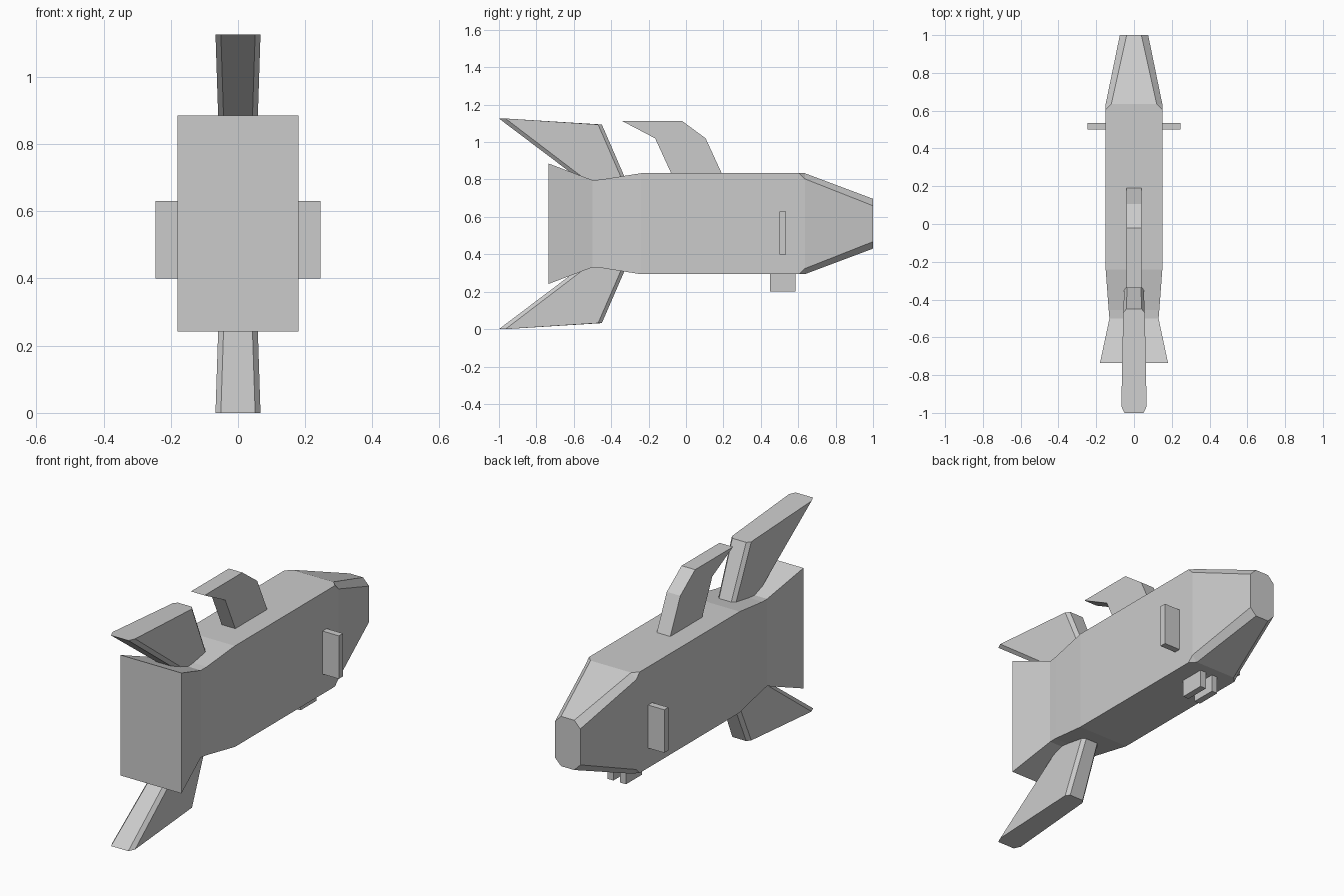
import bpy, bmesh

if "Cube" in bpy.data.objects:
    bpy.data.objects.remove(bpy.data.objects["Cube"])

MID = 0.5635  # height of the horizontal symmetry plane of hull and tail fins


def finish(name, bm):
    bmesh.ops.remove_doubles(bm, verts=bm.verts, dist=1e-4)
    bmesh.ops.recalc_face_normals(bm, faces=bm.faces)
    me = bpy.data.meshes.new(name)
    bm.to_mesh(me)
    bm.free()
    ob = bpy.data.objects.new(name, me)
    bpy.context.collection.objects.link(ob)
    return ob


def loft(name, rings):
    """Skin a list of equal-length closed rings and cap both ends."""
    bm = bmesh.new()
    loops = [[bm.verts.new(p) for p in r] for r in rings]
    n = len(rings[0])
    # Sharp-cornered rings share corner points: build each quad from distinct points
    for a, b in zip(loops, loops[1:]):
        for i in range(n):
            j = (i + 1) % n
            bm.faces.new((a[i], a[j], b[j], b[i]))
    bm.faces.new(loops[0])
    bm.faces.new(loops[-1])
    bmesh.ops.dissolve_degenerate(bm, dist=1e-4, edges=bm.edges)
    return finish(name, bm)


def box(name, x, y, z):
    return loft(name, [[(x[0], y[0], h), (x[1], y[0], h),
                        (x[1], y[1], h), (x[0], y[1], h)] for h in z])


# Hull: chamfered rectangles along y (y, half width, half height, chamfer x, chamfer z)
def hull_ring(y, w, h, cx, cz):
    pts = [(w, h - cz), (w - cx, h), (cx - w, h), (-w, h - cz),
           (-w, cz - h), (cx - w, -h), (w - cx, -h), (w, cz - h)]
    return [(px, y, MID + pz) for px, pz in pts]


loft("hull", [hull_ring(*s) for s in (
    (-0.735, 0.18, 0.322, 0, 0),
    (-0.50, 0.13, 0.233, 0, 0),
    (-0.455, 0.134, 0.236, 0, 0),
    (-0.24, 0.15, 0.27, 0, 0),
    (0.605, 0.15, 0.27, 0, 0),
    (0.635, 0.15, 0.27, 0.03, 0.03),
    (1.0, 0.075, 0.133, 0.036, 0.037))])


# Tail fins: swept octagonal section, mirrored above and below the hull
def fin_ring(front, rear, wf, wr, cf, cr, zf, zr):
    half = [(wf - 0.016, front, zf), (wf, front - cf, zf),
            (wr, rear + cr, zr), (wr - 0.016, rear, zr)]
    return half + [(-x, y, z) for x, y, z in reversed(half)]


root = fin_ring(-0.305, -0.515, 0.051, 0.055, 0.02, 0.03, 0.76, 0.76)
tip = fin_ring(-0.45, -1.0, 0.057, 0.067, 0.02, 0.035, 1.094, 1.126)
loft("upper_tail_fin", [root, tip])
loft("lower_tail_fin", [[(x, y, 2 * MID - 0.001 - z) for x, y, z in r]
                        for r in (root, tip)])

# Dorsal fin: bent, swept-back profile with constant thickness
dorsal = [(-0.08, 0.835), (-0.165, 1.02), (-0.34, 1.112),
          (-0.02, 1.112), (0.105, 1.02), (0.19, 0.835)]
loft("dorsal_fin", [[(x, y, z) for y, z in dorsal] for x in (-0.04, 0.04)])

# Side plates and the pair of belly prongs
for side, s in (("left", -1), ("right", 1)):
    box(side + "_side_plate", (s * 0.145, s * 0.246), (0.50, 0.535), (0.40, 0.63))
    box(side + "_belly_prong", (s * 0.02, s * 0.055), (0.45, 0.585), (0.20, 0.30))
